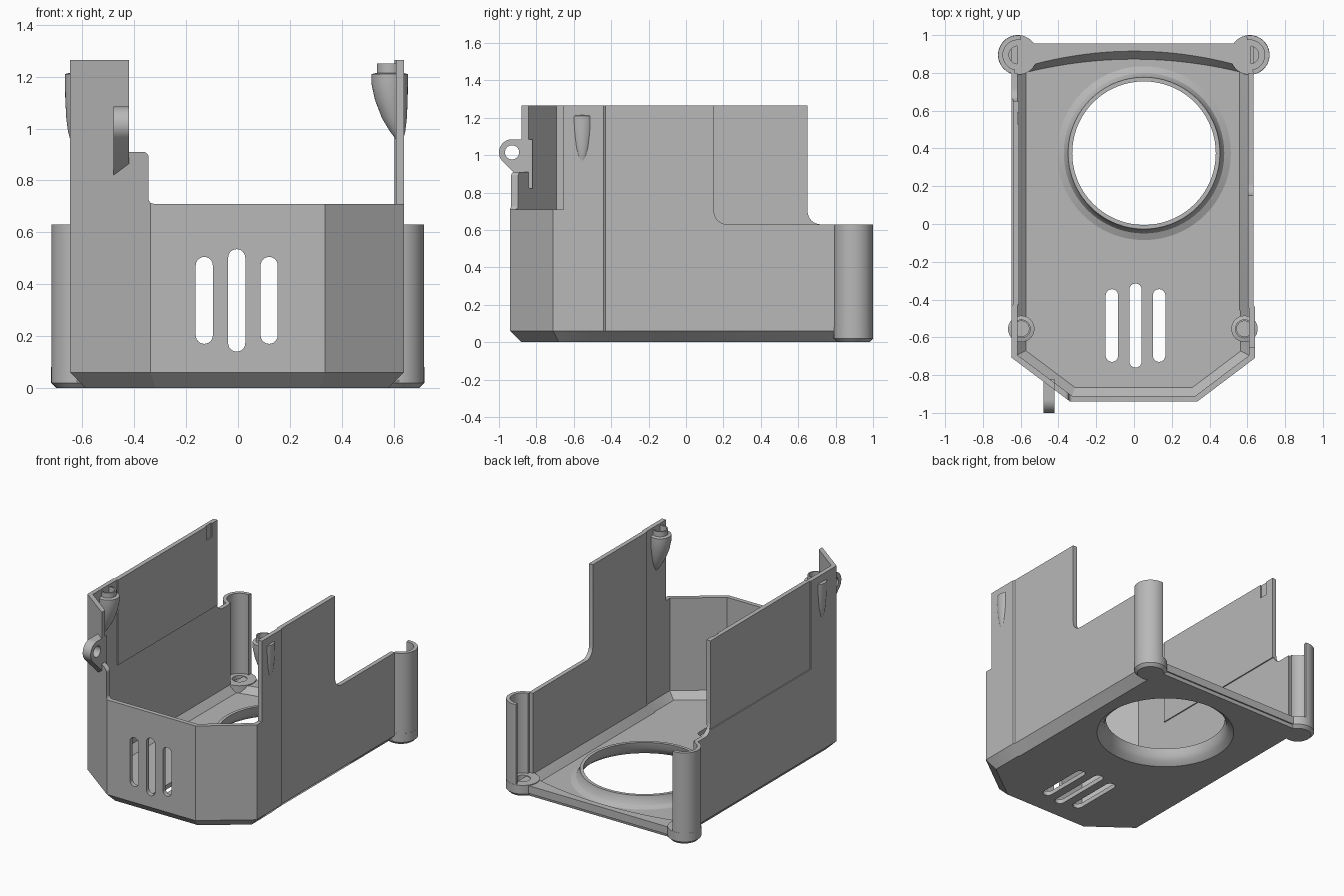
import bpy, bmesh, math
from mathutils import Vector

if "Cube" in bpy.data.objects:
    bpy.data.objects.remove(bpy.data.objects["Cube"], do_unlink=True)

grey = bpy.data.materials.new("plain grey")
grey.use_nodes = True
grey.diffuse_color = (0.48, 0.48, 0.48, 1)
grey.node_tree.nodes["Principled BSDF"].inputs["Base Color"].default_value = grey.diffuse_color

TOP = 1.265
T = 0.03


def loft(name, rings, cyclic=False):
    """Skin a list of equal-length point rings; ends are capped unless cyclic."""
    bm = bmesh.new()
    vs = [[bm.verts.new(p) for p in ring] for ring in rings]
    n = len(vs[0])
    pairs = list(zip(vs, vs[1:])) + ([(vs[-1], vs[0])] if cyclic else [])
    for a, b in pairs:
        for i in range(n):
            j = (i + 1) % n
            bm.faces.new((a[i], a[j], b[j], b[i]))
    if not cyclic:
        bm.faces.new(vs[0])
        bm.faces.new(vs[-1])
    bmesh.ops.recalc_face_normals(bm, faces=bm.faces)
    mesh = bpy.data.meshes.new(name)
    bm.to_mesh(mesh)
    bm.free()
    mesh.materials.append(grey)
    ob = bpy.data.objects.new(name, mesh)
    bpy.context.collection.objects.link(ob)
    return ob


def prism(name, pts, axis, lo, hi):
    """Extrude a 2D profile along one axis."""
    def place(p, d):
        q = list(p)
        q.insert("xyz".index(axis), d)
        return q
    return loft(name, [[place(p, d) for p in pts] for d in (lo, hi)])


def box(name, x, y, z):
    return prism(name, [(x[0], y[0]), (x[1], y[0]), (x[1], y[1]), (x[0], y[1])], "z", *z)


def arc(cx, cy, r, a0, a1, n=12):
    angles = [math.radians(a0 + (a1 - a0) * i / n) for i in range(n + 1)]
    return [(cx + r * math.cos(a), cy + r * math.sin(a)) for a in angles]


def circle(cx, cy, r, z, n=48):
    return [(x, y, z) for x, y in arc(cx, cy, r, 0, 360, n)[:-1]]


def capsule(cx, lo, hi, r):
    return arc(cx, hi - r, r, 0, 180) + arc(cx, lo + r, r, 180, 360)


def inset(pts, d, back):
    """Offset a counter-clockwise outline inward, with its rear edge set to y = back."""
    out = []
    for i, p in enumerate(pts):
        p = Vector(p)
        a = (p - Vector(pts[i - 1])).normalized()
        b = (Vector(pts[(i + 1) % len(pts)]) - p).normalized()
        na, nb = Vector((-a.y, a.x)), Vector((-b.y, b.x))
        q = p + (na + nb) * d / (1 + na.dot(nb))
        out.append((q.x, back if p.y > 0.9 else q.y))
    return out


def at(pts, z):
    return [(x, y, z) for x, y in pts]


def cut(target, cutters):
    bpy.context.view_layer.objects.active = target
    for c in cutters:
        m = target.modifiers.new("cut", "BOOLEAN")
        m.operation = "DIFFERENCE"
        m.solver = "EXACT"
        m.object = c
        bpy.ops.object.modifier_apply(modifier=m.name)
        bpy.data.objects.remove(c, do_unlink=True)


# Tray shell: chamfered outer body minus its hollow, open at the back
outline = [(-0.338, -0.94), (0.335, -0.94), (0.64, -0.71), (0.64, -0.44),
           (0.633, -0.43), (0.633, 0.955), (-0.648, 0.955), (-0.648, -0.708)]
shell = loft("tray_shell", [at(inset(outline, 0.06, 0.94), 0), at(outline, 0.06), at(outline, TOP)])
hollow = loft("hollow", [at(inset(outline, 0.075, 1.3), 0.03),
                         at(inset(outline, T, 1.3), 0.075), at(inset(outline, T, 1.3), 1.5)])


def rear_step(y):
    """Side profile removed behind the tall part of a side wall, with a rounded corner."""
    return [(y, 1.5)] + arc(y + 0.07, 0.7, 0.07, 180, 270, 8) + [(1.3, 0.63), (1.3, 1.5)]


r = 0.02
front_step = ([(-0.42, 1.5), (-0.42, 0.91)] + arc(-0.345 - r, 0.91 - r, r, 90, 0, 5)
              + arc(-0.345 + r, 0.71 + r, r, 180, 270, 5) + [(1, 0.71), (1, 1.5)])
cutters = [
    hollow,
    prism("front_step", front_step, "y", -1.2, -0.655),
    prism("left_step", rear_step(0.15), "x", 0.3, 1),
    prism("right_step", rear_step(0.65), "x", -1, -0.3),
    box("rear_gap", (-1, 1), (0.8, 1.3), (0.06, 1.5)),
    box("panel_recess", (-0.8, -0.641), (-0.43, 0.8), (0.66, 1.5)),
    prism("fan_hole", arc(0.053, 0.375, 0.448, 0, 360, 72)[:-1], "z", -0.2, 0.3),
]
# Vent slots in the front wall and the floor
for k in (-1, 0, 1):
    e = 0.03 * abs(k)
    cutters.append(prism("front_slot", capsule(-0.005 + 0.125 * k, 0.14 + e, 0.535 - e, 0.033),
                         "y", -1.2, -0.8))
    cutters.append(prism("floor_slot", capsule(0.008 + 0.125 * k, -0.76 + e, -0.315 - e, 0.033),
                         "z", -0.2, 0.2))
cut(shell, cutters)

# Thin inner lining on the right wall, notched at its top rear
prism("right_wall_lining", [(-0.43, 0.68), (0.65, 0.68), (0.65, TOP), (0.59, TOP), (0.59, 1.17),
                            (0.53, 1.17), (0.53, TOP), (-0.43, TOP)], "x", -0.625, -0.61)

# Flared collar round the fan opening
collar = [(0.452, 0.0), (0.437, 0.0), (0.405, 0.025), (0.388, 0.055), (0.38, 0.1),
          (0.402, 0.1), (0.408, 0.07), (0.425, 0.045), (0.46, 0.03)]
loft("fan_collar", [circle(0.053, 0.375, rad, z, 72) for rad, z in collar], cyclic=True)


# Raised rear lip with a sloping curved inner edge
def lip(end_y, mid_y, z):
    pts = [(-0.62 + 1.24 * i / 24, mid_y - (mid_y - end_y) * (i / 12 - 1) ** 2) for i in range(25)]
    return at(pts + [(0.62, 0.955), (-0.62, 0.955)], z)


loft("rear_lip", [lip(0.785, 0.865, 0.022), lip(0.82, 0.915, 0.075)])

for side, s, px, bx, wall in (("left", 1, 0.613, 0.585, 0.625), ("right", -1, -0.615, -0.597, -0.635)):
    # Corner foot with a blind screw hole
    foot = [(0.085, 0), (0.105, 0.02), (0.105, 0.08), (0.047, 0.08), (0.047, 0.04)]
    loft(side + "_rear_foot", [circle(px, 0.895, rad, z) for rad, z in foot])
    # Half-round column open toward the inside
    a0, a1 = (-80, 100) if s > 0 else (260, 80)
    column = arc(px, 0.895, 0.104, a0, a1, 28) + arc(px, 0.895, 0.079, a1, a0, 28)
    prism(side + "_rear_column", column, "z", 0.05, 0.63)
    # Screw boss that swells out of the side wall
    boss = [(0, 0.01, 0.95), (0.25, 0.03, 0.99), (0.55, 0.048, 1.04), (0.85, 0.063, 1.11),
            (1, 0.07, 1.17), (1, 0.07, 1.21), (1, 0.05, 1.215), (1, 0.05, 1.25),
            (1, 0.041, 1.25), (1, 0.041, 1.17)]
    loft(side + "_screw_boss", [circle(wall + (bx - wall) * t, -0.555, rad, z, 32)
                                for t, rad, z in boss])

# Eyelet tab on the front right corner
tab = ([(-0.82, 1.085)] + arc(-0.93, 1.015, 0.07, 90, 225, 16)
       + [(-0.835, 0.821), (-0.82, 0.821)])
eyelet = prism("eyelet_tab", tab, "x", -0.48, -0.42)
cut(eyelet, [prism("eyelet_hole", arc(-0.93, 1.015, 0.038, 0, 360, 32)[:-1], "x", -0.6, -0.3)])

# Smooth rounded parts, keep edges crisp
bpy.ops.object.select_all(action="DESELECT")
for ob in bpy.context.collection.objects:
    if ob.type == "MESH":
        ob.select_set(True)
bpy.context.view_layer.objects.active = shell
bpy.ops.object.shade_smooth_by_angle(angle=math.radians(25))
